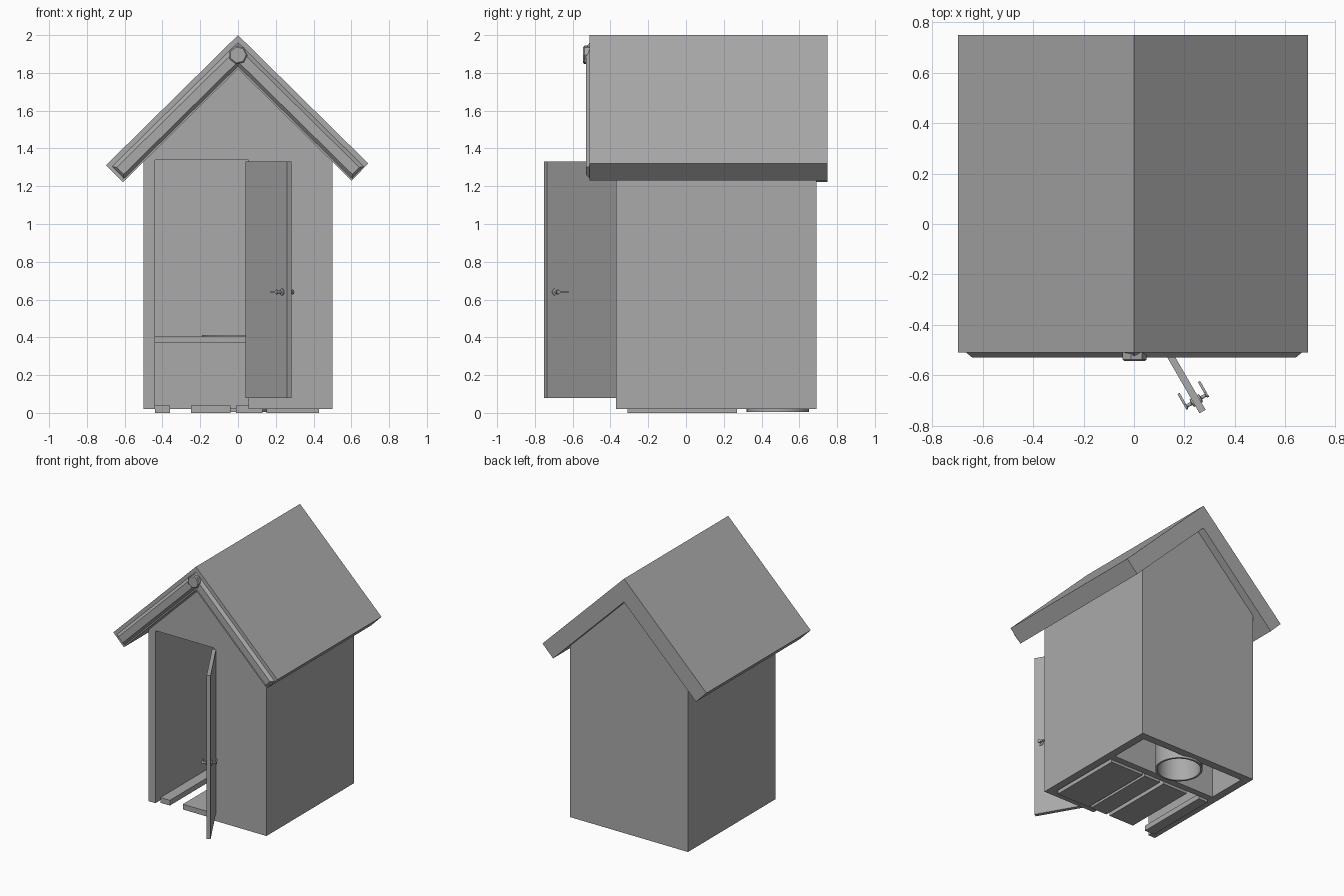
import bpy, bmesh, math
from mathutils import Matrix, Vector

if "Cube" in bpy.data.objects:
    bpy.data.objects.remove(bpy.data.objects["Cube"], do_unlink=True)

grey = bpy.data.materials.new("plain grey")
grey.use_nodes = True
GREY = (0.4, 0.4, 0.4, 1)
grey.diffuse_color = GREY
grey.node_tree.nodes["Principled BSDF"].inputs["Base Color"].default_value = GREY


def finish(name, bm, matrix=None):
    bmesh.ops.recalc_face_normals(bm, faces=bm.faces)
    mesh = bpy.data.meshes.new(name)
    bm.to_mesh(mesh)
    bm.free()
    mesh.materials.append(grey)
    obj = bpy.data.objects.new(name, mesh)
    bpy.context.collection.objects.link(obj)
    if matrix:
        obj.matrix_world = matrix
    return obj


def prism(name, outline, y0, y1, matrix=None):
    """Extrude an x-z outline from y0 to y1."""
    bm = bmesh.new()
    face = bm.faces.new([bm.verts.new((x, y0, z)) for x, z in outline])
    out = bmesh.ops.extrude_face_region(bm, geom=[face])
    verts = [g for g in out["geom"] if isinstance(g, bmesh.types.BMVert)]
    bmesh.ops.translate(bm, verts=verts, vec=(0, y1 - y0, 0))
    return finish(name, bm, matrix)


def box(name, x, y, z, matrix=None):
    outline = [(x[0], z[0]), (x[1], z[0]), (x[1], z[1]), (x[0], z[1])]
    return prism(name, outline, y[0], y[1], matrix)


def lathe(name, profile, steps, matrix, closed=True):
    """Spin a radius-height profile about z."""
    bm = bmesh.new()
    verts = [bm.verts.new((r, 0, z)) for r, z in profile]
    edges = [bm.edges.new(p) for p in zip(verts, verts[1:])]
    if closed:
        edges.append(bm.edges.new((verts[-1], verts[0])))
    bmesh.ops.spin(bm, geom=verts + edges, cent=(0, 0, 0), axis=(0, 0, 1),
                   angle=math.tau, steps=steps)
    bmesh.ops.remove_doubles(bm, verts=bm.verts, dist=0.0005)
    return finish(name, bm, matrix)


def smooth(obj):
    bpy.ops.object.select_all(action="DESELECT")
    obj.select_set(True)
    bpy.context.view_layer.objects.active = obj
    bpy.ops.object.shade_smooth_by_angle(angle=math.radians(35))


# Walls: gabled front with doorway, gabled back, plain sides
HALF, BASE, EAVE, APEX, WALL = 0.5, 0.02, 1.33, 1.825, 0.06
FRONT, BACK = -0.37, 0.69
IN = HALF - WALL
gable = [(HALF, BASE), (HALF, EAVE), (0, APEX), (-HALF, EAVE), (-HALF, BASE)]
doorway = [(-IN, BASE), (-IN, 1.34), (0.055, 1.34), (0.055, BASE)]
prism("front_wall", gable + doorway, FRONT, FRONT + WALL)
prism("back_wall", gable, BACK - WALL, BACK)
for side, s in (("left", 1), ("right", -1)):
    prism(side + "_wall", [(s * HALF, BASE), (s * HALF, EAVE),
                           (s * IN, EAVE + WALL), (s * IN, BASE)],
          FRONT + WALL, BACK - WALL)

# Floor boards
for i, span in enumerate([(-0.44, -0.36), (-0.25, -0.04), (-0.01, 0.13), (0.15, 0.43)]):
    box(f"floor_board_{i + 1}", span, (-0.31, 0.27), (0, 0.04))

# Bench with a round hole, drain pipe and seat ring
box("bench_front", (-IN, IN), (0.27, 0.32), (BASE, 0.37))
bench = box("bench_top", (-IN, IN), (0.25, 0.63), (0.37, 0.405))
centre = Matrix.Translation((0, 0.485, 0))
cutter = lathe("bench_hole_cutter", [(0, 0.3), (0.15, 0.3), (0.15, 0.5), (0, 0.5)],
               32, centre, closed=False)
cutter.hide_render = True
cutter.hide_viewport = True
cut = bench.modifiers.new("hole", "BOOLEAN")
cut.operation, cut.object = "DIFFERENCE", cutter
smooth(lathe("drain_pipe", [(0.15, 0.005), (0.165, 0.005), (0.165, 0.37), (0.15, 0.37)],
             32, centre))
smooth(lathe("seat_ring", [(0.14, 0.405), (0.19, 0.405), (0.19, 0.412), (0.14, 0.412)],
             32, centre))

# Roof: two mitred slabs with chamfered boards along the front edge
RIDGE, EDGE, DROP, THICK = 2.0, 0.69, 0.68, 0.127
pitch = math.atan2(DROP, EDGE)
along = Vector((math.cos(pitch), -math.sin(pitch)))
inward = Vector((-math.sin(pitch), -math.cos(pitch)))
length = math.hypot(EDGE, DROP)


def strip(s, a, b, trim):
    """Outline between two depths below the roof surface, mitred at the ridge."""
    top = Vector((0, RIDGE))
    lower = [top + along * (length - trim) + inward * d for d in (a, b)]
    upper = [Vector((0, RIDGE - d / math.cos(pitch))) for d in (b, a)]
    return [(s * p.x, p.y) for p in lower + upper]


for side, s in (("left", 1), ("right", -1)):
    extra = 0 if s > 0 else -0.012
    prism(side + "_roof_slab", strip(s, 0, THICK, extra), -0.51, 0.75)
    bm = bmesh.new()
    rear = [bm.verts.new((x, -0.51, z)) for x, z in strip(s, 0.028, 0.117, 0.006)]
    face = [bm.verts.new((x, -0.53, z)) for x, z in strip(s, 0.048, 0.1, 0.02)]
    bm.faces.new(rear)
    bm.faces.new(face)
    for i in range(4):
        j = (i + 1) % 4
        bm.faces.new((rear[i], rear[j], face[j], face[i]))
    finish(side + "_gable_trim", bm)

# Round-ish boss at the gable peak
lathe("gable_boss", [(0, 0), (0.05, 0), (0.05, 0.028), (0.043, 0.034), (0, 0.034)], 7,
      Matrix.Translation((0, -0.51, 1.895)) @ Matrix.Rotation(math.pi / 2, 4, "X"),
      closed=False)

# Door, standing open, built along local x from its hinge
WIDTH, LEAF = 0.44, 0.028
swing = Matrix.Translation((0.04, -0.37, 0)) @ Matrix.Rotation(math.radians(-60), 4, "Z")
box("door", (0, WIDTH), (0, LEAF), (0.08, 1.33), swing)

# Lever handles on both faces of the door
for side, face, d in (("inner", LEAF, 1), ("outer", 0, -1)):
    at = swing @ Matrix.Translation((WIDTH - 0.05, face, 0.64))
    turn = at @ Matrix.Rotation(-d * math.pi / 2, 4, "X")
    smooth(lathe(side + "_handle_stem",
                 [(0, 0), (0.018, 0), (0.018, 0.006), (0.007, 0.009),
                  (0.007, 0.028), (0.012, 0.03), (0.012, 0.038), (0, 0.038)],
                 12, turn, closed=False))
    box(side + "_handle_lever", (-0.06, 0.005),
        sorted((d * 0.028, d * 0.038)), (-0.005, 0.005), at)
